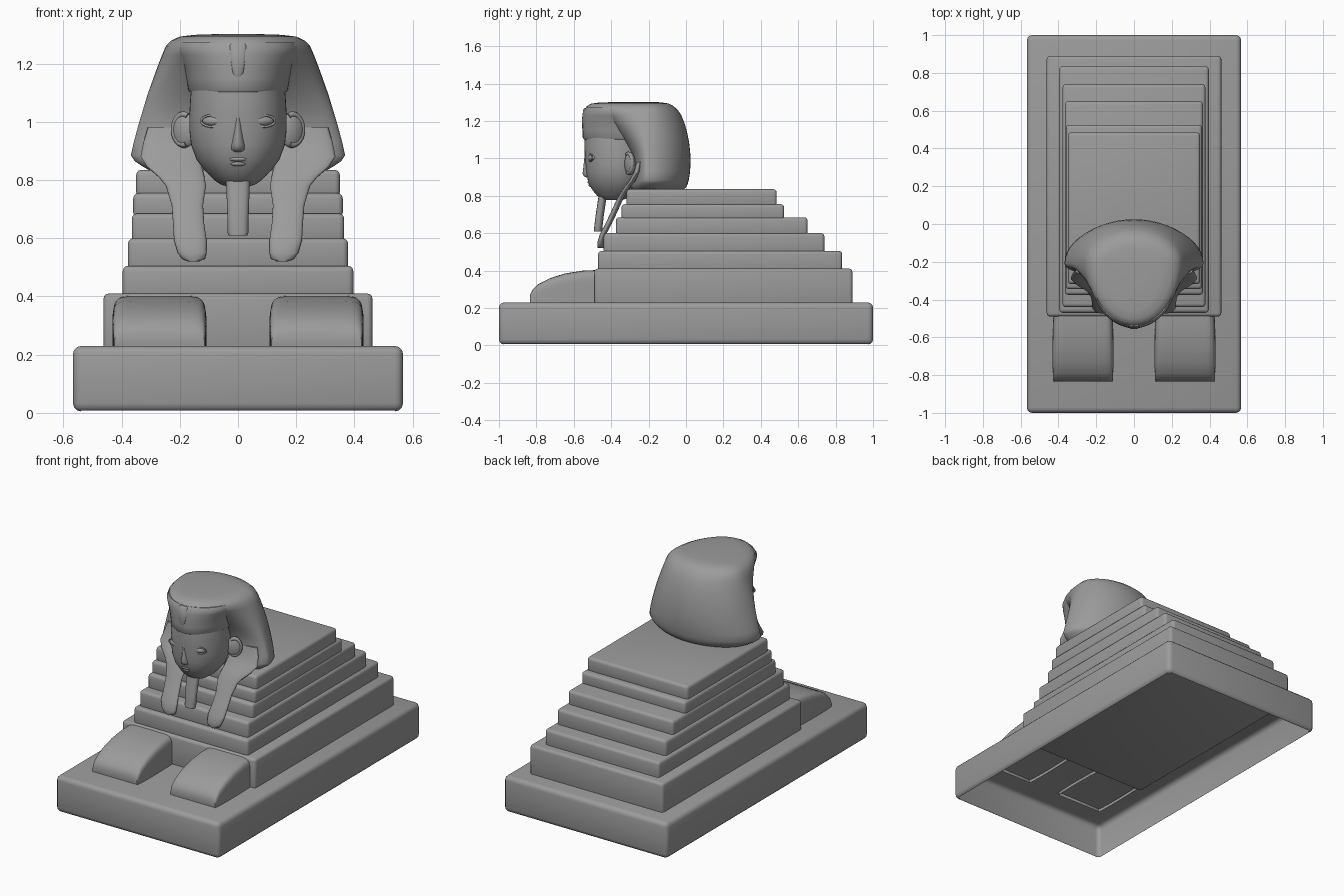
import bpy, bmesh
from math import sin, cos, pi, radians
from mathutils import Matrix

cube = bpy.data.objects.get("Cube")
if cube:
    bpy.data.objects.remove(cube, do_unlink=True)

stone = bpy.data.materials.new("grey_stone")
stone.use_nodes = True
GREY = (0.33, 0.33, 0.33, 1)
stone.diffuse_color = GREY
stone.node_tree.nodes["Principled BSDF"].inputs["Base Color"].default_value = GREY
SIDES = (("left", 1), ("right", -1))


def finish(name, bm, angle=40):
    mesh = bpy.data.meshes.new(name)
    bm.to_mesh(mesh)
    bm.free()
    mesh.materials.append(stone)
    obj = bpy.data.objects.new(name, mesh)
    bpy.context.collection.objects.link(obj)
    bpy.ops.object.select_all(action='DESELECT')
    obj.select_set(True)
    bpy.context.view_layer.objects.active = obj
    bpy.ops.object.shade_smooth_by_angle(angle=radians(angle))


def block(name, w, y0, y1, z0, z1, bevel, open_bottom=False):
    bm = bmesh.new()
    bmesh.ops.create_cube(bm, size=1)
    bmesh.ops.scale(bm, vec=(2 * w, y1 - y0, z1 - z0), verts=bm.verts)
    bmesh.ops.translate(bm, vec=(0, (y0 + y1) / 2, (z0 + z1) / 2), verts=bm.verts)
    bmesh.ops.bevel(bm, geom=bm.edges[:], offset=bevel, segments=3, profile=0.5, affect='EDGES')
    if open_bottom:
        bm.normal_update()
        under = [f for f in bm.faces if f.normal.z < -0.95]
        bmesh.ops.delete(bm, geom=under, context='FACES')
    finish(name, bm)


def power(v, p):
    return (1 if v >= 0 else -1) * abs(v) ** p


def ring(z, w, yf, yc, yb, p=1.0, cx=0.0, n=48):
    # Horizontal section with separate front and back depths
    pts = []
    for i in range(n):
        c, s = cos(2 * pi * i / n), sin(2 * pi * i / n)
        if s < 0:
            pts.append((cx + w * power(c, p), yc + (yc - yf) * s, z))
        else:
            pts.append((cx + w * c, yc + (yb - yc) * s, z))
    return pts


def loft(name, rings, closed=True, angle=40):
    bm = bmesh.new()
    rows = [[bm.verts.new(p) for p in r] for r in rings]
    n = len(rows[0])
    for a, b in zip(rows, rows[1:]):
        for i in range(n if closed else n - 1):
            j = (i + 1) % n
            bm.faces.new((a[i], a[j], b[j], b[i]))
    bm.faces.new(rows[0])
    bm.faces.new(rows[-1])
    bmesh.ops.recalc_face_normals(bm, faces=bm.faces[:])
    finish(name, bm, angle)


def ball(name, loc, size, turn=0.0):
    bm = bmesh.new()
    bmesh.ops.create_uvsphere(bm, u_segments=24, v_segments=14, radius=1)
    m = Matrix.Translation(loc) @ Matrix.Rotation(turn, 4, 'Z') @ Matrix.Diagonal((*size, 1))
    bmesh.ops.transform(bm, matrix=m, verts=bm.verts)
    finish(name, bm, 60)


def tube(name, pts, r, closed=False):
    curve = bpy.data.curves.new(name, 'CURVE')
    curve.dimensions = '3D'
    curve.bevel_depth = r
    curve.bevel_resolution = 2
    curve.use_fill_caps = True
    spline = curve.splines.new('POLY')
    spline.points.add(len(pts) - 1)
    for sp, p in zip(spline.points, pts):
        sp.co = (*p, 1)
    spline.use_cyclic_u = closed
    curve.materials.append(stone)
    bpy.context.collection.objects.link(bpy.data.objects.new(name, curve))


# Plinth, hollow underneath
block("plinth", 0.567, -1, 1, 0.005, 0.23, 0.028, open_bottom=True)

# Stepped body: half width, front, back, bottom, top
tiers = [(0.462, -0.49, 0.89, 0.21, 0.41), (0.396, -0.47, 0.835, 0.39, 0.505),
         (0.378, -0.44, 0.74, 0.49, 0.60), (0.365, -0.375, 0.65, 0.585, 0.685),
         (0.36, -0.345, 0.525, 0.67, 0.755), (0.35, -0.318, 0.485, 0.74, 0.835)]
for k, t in enumerate(tiers):
    block(f"body_step_{k + 1}", *t, 0.018)

# Paws: arched sections running forward
paw = [(-0.46, 0.403, 0.156), (-0.55, 0.4, 0.16), (-0.65, 0.384, 0.162), (-0.73, 0.358, 0.162),
       (-0.79, 0.328, 0.16), (-0.82, 0.298, 0.158), (-0.834, 0.27, 0.155), (-0.832, 0.24, 0.15)]
for side, sx in SIDES:
    sections = []
    for y, top, hw in paw:
        arch = [pi * i / 32 for i in range(33)]
        sections.append([(sx * (0.27 + hw * power(cos(a), 0.22)), y,
                          0.21 + (top - 0.21) * power(sin(a) + 1e-9, 0.24)) for a in arch])
    loft(f"{side}_paw", sections, closed=False, angle=50)

# Headdress hood: height, half width, front, back
hood = [(0.826, 0.29, -0.285, -0.02), (0.845, 0.325, -0.3, 0.0), (0.865, 0.355, -0.295, 0.01),
        (0.885, 0.368, -0.29, 0.015), (0.93, 0.358, -0.28, 0.022), (0.99, 0.342, -0.285, 0.025),
        (1.04, 0.327, -0.305, 0.022), (1.09, 0.312, -0.34, 0.016), (1.13, 0.298, -0.375, 0.008),
        (1.18, 0.28, -0.425, -0.005), (1.23, 0.261, -0.49, -0.025), (1.26, 0.248, -0.54, -0.045),
        (1.28, 0.228, -0.53, -0.068), (1.293, 0.20, -0.505, -0.092),
        (1.299, 0.15, -0.46, -0.13), (1.302, 0.06, -0.32, -0.18)]
loft("headdress_hood", [ring(z, w, f, -0.21 if z < 1.3 else -0.25, b) for z, w, f, b in hood], angle=50)

# Forehead band swelling up into the crown: height, half width, front
band = [(1.102, 0.166, -0.546), (1.11, 0.171, -0.552), (1.15, 0.178, -0.553), (1.19, 0.188, -0.553),
        (1.23, 0.205, -0.551), (1.255, 0.214, -0.546), (1.272, 0.205, -0.535)]
loft("headdress_band", [ring(z, w, f, -0.33, -0.2) for z, w, f in band], angle=50)

# Lappets flowing down from the hood: height, inner x, outer x, y
lappet = [(0.98, 0.15, 0.31, -0.25), (0.93, 0.14, 0.325, -0.262), (0.88, 0.13, 0.335, -0.288),
          (0.845, 0.124, 0.312, -0.315), (0.81, 0.115, 0.272, -0.338), (0.78, 0.11, 0.248, -0.355),
          (0.714, 0.12, 0.228, -0.385), (0.65, 0.116, 0.223, -0.415), (0.594, 0.108, 0.22, -0.445),
          (0.55, 0.108, 0.207, -0.458), (0.53, 0.113, 0.193, -0.458), (0.52, 0.135, 0.172, -0.456)]
for side, sx in SIDES:
    loft(f"{side}_lappet", [ring(z, (b - a) / 2, y - 0.016, y, y + 0.018, 0.7, sx * (a + b) / 2, 24)
                            for z, a, b, y in lappet], angle=60)

# Face: height, half width, front, back
face = [(1.13, 0.16, -0.54, -0.2), (1.08, 0.164, -0.543, -0.2), (1.03, 0.167, -0.542, -0.2),
        (0.97, 0.167, -0.537, -0.2), (0.92, 0.161, -0.533, -0.21), (0.87, 0.142, -0.522, -0.23),
        (0.83, 0.112, -0.5, -0.26), (0.80, 0.082, -0.475, -0.29), (0.784, 0.058, -0.452, -0.32),
        (0.776, 0.03, -0.43, -0.35)]
loft("face", [ring(z, w, f, -0.36 if z > 0.79 else -0.39, b, 0.9) for z, w, f, b in face], angle=60)

# Nose and lips
nose = [(1.04, 0.014, -0.541), (1.0, 0.014, -0.544), (0.95, 0.02, -0.549),
        (0.92, 0.026, -0.553), (0.905, 0.026, -0.547), (0.897, 0.02, -0.53)]
loft("nose", [ring(z, w, f, -0.515, -0.5, 1.3, n=20) for z, w, f in nose], angle=60)
ball("upper_lip", (0, -0.512, 0.872), (0.034, 0.016, 0.009))
ball("lower_lip", (0, -0.505, 0.856), (0.028, 0.016, 0.009))

# Eyes with lids, and ears
for side, sx in SIDES:
    ball(f"{side}_eye", (sx * 0.086, -0.505, 1.003), (0.038, 0.018, 0.018), sx * 0.35)
    lid = [(sx * (0.086 + 0.041 * cos(a)), -0.514 + 0.014 * cos(a), 1.003 + 0.02 * sin(a))
           for a in [2 * pi * i / 24 for i in range(24)]]
    tube(f"{side}_eyelid", lid, 0.004, closed=True)
    ball(f"{side}_ear", (sx * 0.185, -0.3, 0.972), (0.045, 0.022, 0.062), sx * 0.5)
    rim = [(sx * (0.188 + 0.033 * cos(a)), -0.307 + 0.02 * cos(a), 0.974 + 0.052 * sin(a))
           for a in [-pi * 0.6 + 1.25 * pi * i / 16 for i in range(17)]]
    tube(f"{side}_ear_rim", rim, 0.01)

# Beard tapering downwards and leaning forward
beard = [(0.80, 0.042, -0.445), (0.77, 0.04, -0.45), (0.69, 0.037, -0.462),
         (0.62, 0.036, -0.47), (0.61, 0.032, -0.47)]
loft("beard", [ring(z, w, y - 0.022, y, y + 0.022, 0.6, n=24) for z, w, y in beard])

# Forehead emblem
emblem = [(1.27, 0.024, -0.54), (1.26, 0.029, -0.55), (1.21, 0.028, -0.556),
          (1.17, 0.022, -0.557), (1.155, 0.012, -0.554)]
loft("forehead_emblem", [ring(z, w, y, -0.54, -0.53, 0.5, n=16) for z, w, y in emblem])
